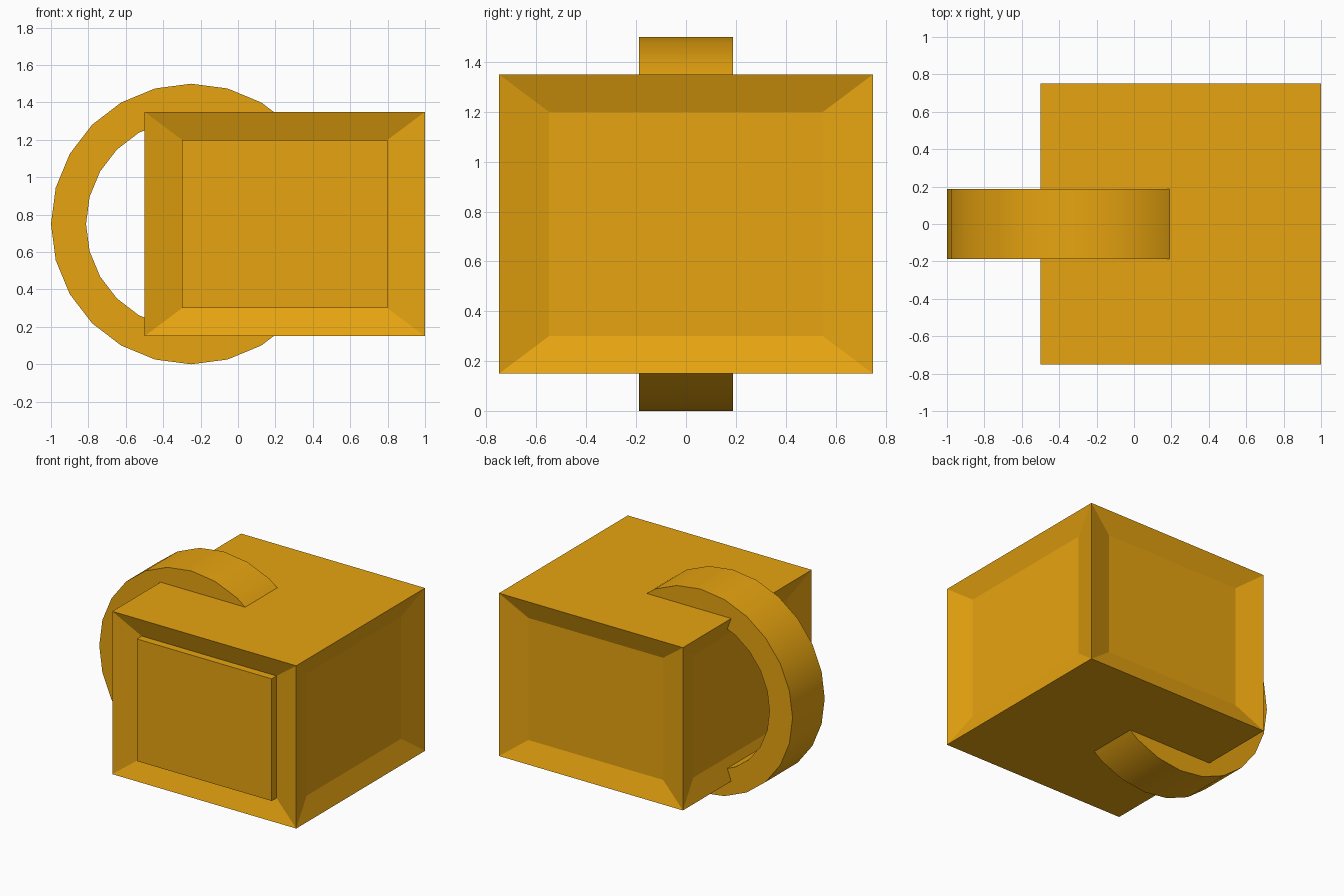
import bpy, bmesh, math
from mathutils import Vector

if "Cube" in bpy.data.objects:
    bpy.data.objects.remove(bpy.data.objects["Cube"])

mat = bpy.data.materials.new("amber")
mat.diffuse_color = (0.8, 0.37, 0.005, 1)
mat.use_nodes = True
mat.node_tree.nodes["Principled BSDF"].inputs["Base Color"].default_value = mat.diffuse_color


def make_object(name, bm):
    bmesh.ops.recalc_face_normals(bm, faces=bm.faces)
    mesh = bpy.data.meshes.new(name)
    bm.to_mesh(mesh)
    bm.free()
    mesh.materials.append(mat)
    obj = bpy.data.objects.new(name, mesh)
    bpy.context.collection.objects.link(obj)
    return obj


# Box body with a shallow bevelled recess in each of its four sides
CENTRE, SIZE = Vector((0.25, 0, 0.75)), Vector((1.5, 1.5, 1.2))
SIDE_INSET, TOP_INSET, DEPTH = 0.2, 0.15, 0.056
bm = bmesh.new()
bmesh.ops.create_cube(bm, size=1)
for v in bm.verts:
    v.co = CENTRE + v.co * SIZE
bm.normal_update()
sides = [f for f in bm.faces if abs(f.normal.z) < 0.5]
front = None
for side in sides:
    n = side.normal.copy()
    floor = bmesh.ops.extrude_discrete_faces(bm, faces=[side])["faces"][0]
    mid = floor.calc_center_median()
    for v in floor.verts:
        off = v.co - mid
        inset = Vector([math.copysign(a, o) if abs(o) > 1e-4 else 0 for a, o in
                        zip((SIDE_INSET, SIDE_INSET, TOP_INSET), off)])
        v.co -= inset + n * DEPTH
    if n.y < -0.5:
        front = floor

# Front panel raised from its recess, flush with the box edges
panel = bmesh.ops.extrude_discrete_faces(bm, faces=[front])["faces"][0]
for v in panel.verts:
    v.co.y -= DEPTH
make_object("box_body", bm)

# Ring handle passing through the left side of the box
SEGMENTS, OUTER, INNER, HALF_WIDTH = 24, 0.75, 0.5625, 0.1875
bm = bmesh.new()
rings = []
for i in range(SEGMENTS):
    a = math.tau * i / SEGMENTS
    rings.append([bm.verts.new((-0.25 + r * math.cos(a), y, 0.75 + r * math.sin(a)))
                  for r, y in ((OUTER, -HALF_WIDTH), (OUTER, HALF_WIDTH),
                               (INNER, HALF_WIDTH), (INNER, -HALF_WIDTH))])
for i, ring in enumerate(rings):
    nxt = rings[(i + 1) % SEGMENTS]
    for k in range(4):
        j = (k + 1) % 4
        bm.faces.new((ring[k], ring[j], nxt[j], nxt[k]))
handle = make_object("ring_handle", bm)
bpy.context.view_layer.objects.active = handle
handle.select_set(True)
bpy.ops.object.shade_smooth_by_angle(angle=math.radians(30))
